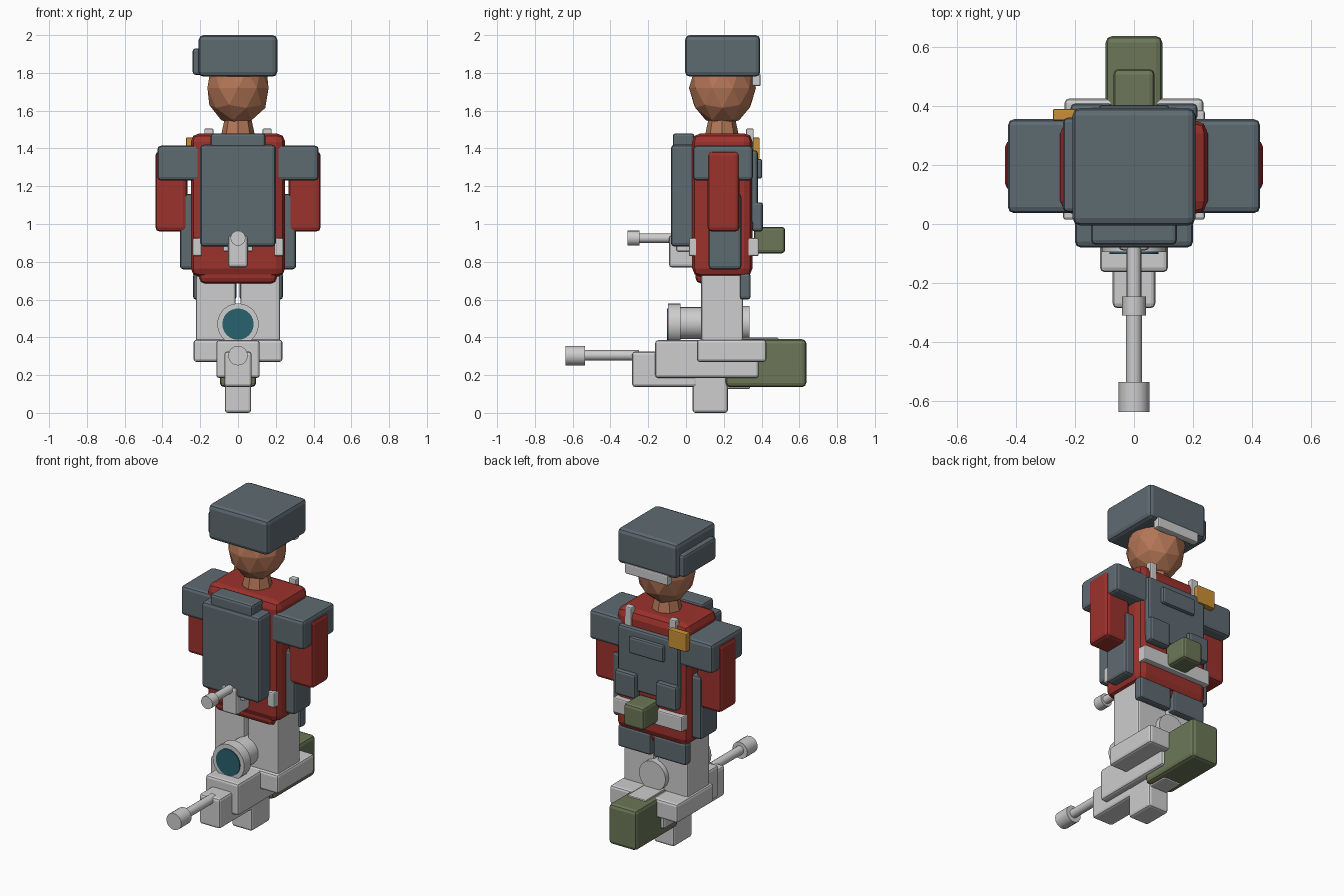
import bpy, math


def mat(name, r, g, b):
    m = bpy.data.materials.new(name)
    m.diffuse_color = tuple((c / 255) ** 2.2 for c in (r, g, b)) + (1,)
    return m


SLATE = mat("slate", 94, 106, 113)
RED = mat("red", 155, 53, 48)
WHITE = mat("light_grey", 204, 204, 204)
SKIN = mat("skin", 178, 117, 87)
OLIVE = mat("olive", 108, 119, 88)
ORANGE = mat("orange", 202, 143, 58)
TEAL = mat("teal", 46, 98, 110)


def finish(name, m):
    o = bpy.context.object
    o.name = name
    o.data.materials.append(m)
    return o


def box(name, m, x, y, z, bevel=0.015):
    """Chamfered box from (min, max) ranges."""
    bpy.ops.mesh.primitive_cube_add(size=1, location=[(a + b) / 2 for a, b in (x, y, z)])
    o = finish(name, m)
    o.scale = [b - a for a, b in (x, y, z)]
    bpy.ops.object.transform_apply(location=False, rotation=False, scale=True)
    if bevel:
        mod = o.modifiers.new("bevel", "BEVEL")
        mod.width = bevel
        mod.segments = 2
    return o


def pair(name, m, x, y, z, bevel=0.015):
    """Box on the right and its mirror on the left."""
    box(name + "_right", m, x, y, z, bevel)
    box(name + "_left", m, (-x[1], -x[0]), y, z, bevel)


def tube(name, m, r, y, z, sides=16):
    """Cylinder lying along y."""
    bpy.ops.mesh.primitive_cylinder_add(
        vertices=sides, radius=r, depth=y[1] - y[0],
        location=(0, (y[0] + y[1]) / 2, z), rotation=(math.pi / 2, 0, 0))
    o = finish(name, m)
    bpy.ops.object.shade_smooth_by_angle(angle=math.radians(30))
    return o


# head, neck and hat
bpy.ops.mesh.primitive_ico_sphere_add(subdivisions=2, radius=1, location=(0, 0.193, 1.72))
finish("head", SKIN).scale = (0.17, 0.177, 0.2)
bpy.ops.mesh.primitive_cone_add(vertices=8, radius1=0.1, radius2=0.07, depth=0.14,
                                location=(0, 0.19, 1.49))
finish("neck", SKIN)
box("hat", SLATE, (-0.208, 0.208), (-0.005, 0.393), (1.78, 2.0), 0.025)
box("hat_side_pad", SLATE, (-0.24, -0.18), (0.04, 0.36), (1.79, 1.93))
box("hat_back_strip", WHITE, (-0.15, 0.15), (0.35, 0.395), (1.73, 1.795), 0.008)

# body
box("torso", RED, (-0.25, 0.25), (0.033, 0.352), (0.72, 1.48), 0.045)
box("hips", RED, (-0.205, 0.205), (0.05, 0.33), (0.685, 0.85), 0.03)
pair("arm", RED, (0.268, 0.437), (0.115, 0.283), (0.96, 1.385), 0.022)
pair("shoulder_pad", SLATE, (0.19, 0.427), (0.037, 0.355), (1.23, 1.415), 0.02)
pair("side_pouch", SLATE, (0.22, 0.308), (0.12, 0.293), (0.76, 1.16), 0.018)

# front armour, clips and small weapon
box("chest_plate", SLATE, (-0.2, 0.2), (-0.08, 0.06), (0.88, 1.42), 0.02)
box("collar_plate", SLATE, (-0.145, 0.145), (-0.07, 0.045), (1.38, 1.48))
pair("belt_clip", WHITE, (0.192, 0.24), (0.015, 0.075), (0.83, 0.925), 0.008)
box("small_gun_body", WHITE, (-0.052, 0.052), (-0.09, 0.06), (0.77, 0.94))
box("small_gun_mount", WHITE, (-0.08, 0.08), (-0.05, 0.05), (0.855, 0.91), 0.008)
tube("small_gun_barrel", WHITE, 0.025, (-0.26, -0.05), 0.925)
tube("small_gun_muzzle", WHITE, 0.04, (-0.31, -0.245), 0.925)

# back gear
box("back_plate", SLATE, (-0.21, 0.21), (0.32, 0.38), (1.0, 1.39))
box("back_pocket", SLATE, (-0.12, 0.12), (0.37, 0.403), (1.24, 1.345), 0.012)
pair("back_pouch", SLATE, (0.07, 0.215), (0.35, 0.408), (0.96, 1.115))
box("belt", WHITE, (-0.24, 0.24), (0.31, 0.385), (0.83, 0.925), 0.008)
box("canteen", OLIVE, (-0.07, 0.07), (0.36, 0.525), (0.845, 0.985), 0.018)
pair("strap", WHITE, (0.13, 0.178), (0.318, 0.358), (1.36, 1.505), 0.006)
box("shoulder_badge", ORANGE, (-0.275, -0.15), (0.35, 0.39), (1.345, 1.458), 0.006)
pair("coat_tail", SLATE, (0.008, 0.238), (0.285, 0.342), (0.6, 0.74))

# legs and feet
pair("leg", WHITE, (0.012, 0.222), (0.08, 0.302), (0.33, 0.76), 0.012)
pair("foot", WHITE, (0.012, 0.235), (0.058, 0.425), (0.27, 0.388), 0.015)

# large weapon
box("gun_body", WHITE, (-0.115, 0.115), (-0.163, 0.385), (0.185, 0.385))
box("gun_front", WHITE, (-0.072, 0.072), (-0.285, 0.06), (0.137, 0.325))
box("gun_grip", WHITE, (-0.07, 0.07), (0.035, 0.222), (0.0, 0.22))
box("gun_underside", WHITE, (-0.06, 0.06), (0.2, 0.34), (0.127, 0.2), 0.008)
box("gun_stock", OLIVE, (-0.096, 0.096), (0.21, 0.637), (0.137, 0.39), 0.022)
box("stock_cap", WHITE, (-0.065, 0.065), (0.25, 0.49), (0.3, 0.399), 0.008)
tube("gun_barrel", WHITE, 0.027, (-0.55, -0.25), 0.305)
tube("gun_muzzle", WHITE, 0.052, (-0.637, -0.535), 0.303)

# scope
tube("scope_tube", WHITE, 0.085, (-0.05, 0.3), 0.475, 24)
tube("scope_ring", WHITE, 0.11, (-0.095, -0.028), 0.47, 24)
tube("scope_eyepiece", WHITE, 0.092, (0.22, 0.335), 0.475, 24)
tube("scope_lens", TEAL, 0.083, (-0.101, -0.092), 0.47, 24)
